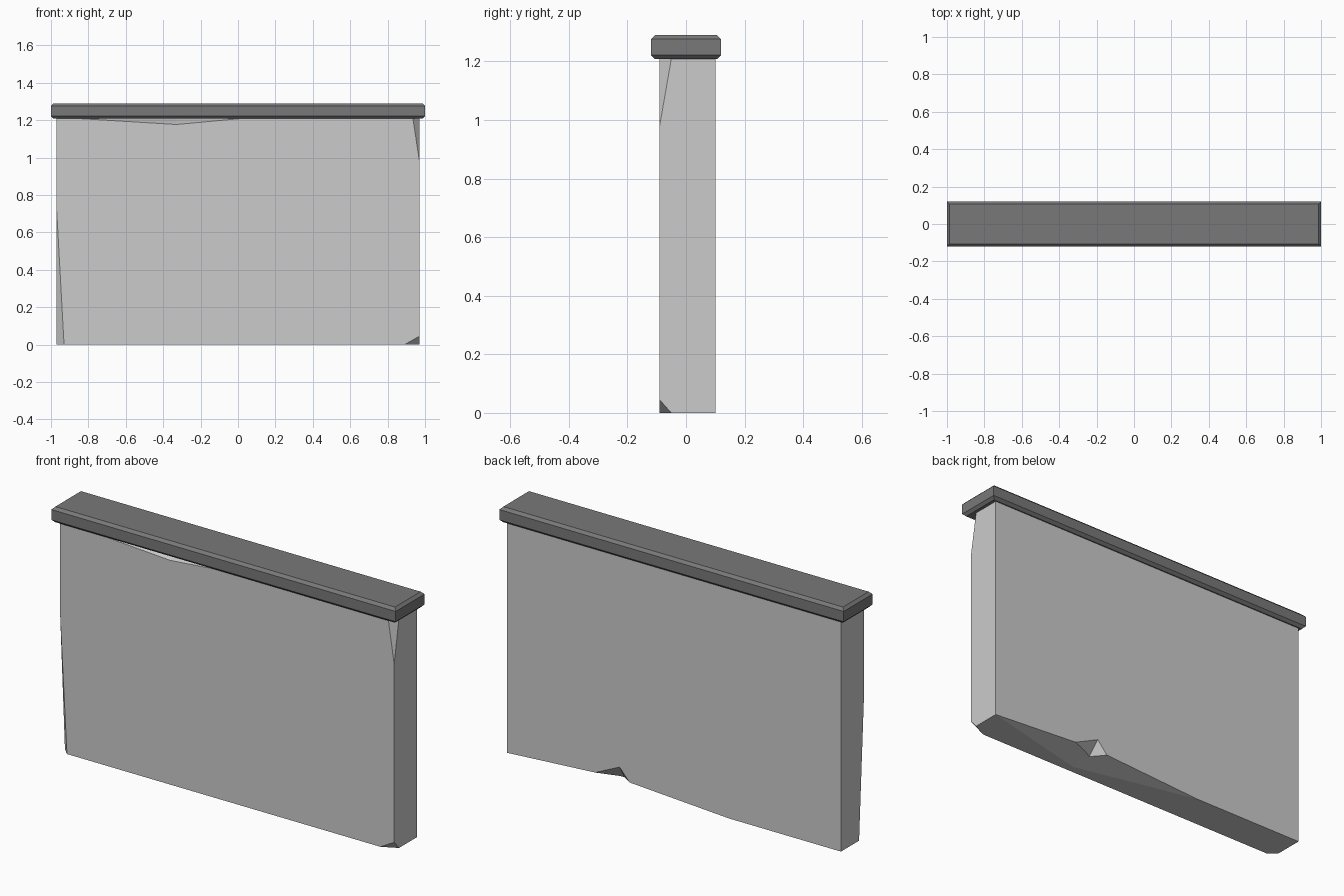
import bpy, bmesh
from mathutils import Vector

old = bpy.data.objects.get("Cube")
if old:
    bpy.data.objects.remove(old, do_unlink=True)


def material(name, value):
    mat = bpy.data.materials.new(name)
    mat.use_nodes = True
    color = (value, value, value, 1)
    mat.diffuse_color = color
    mat.node_tree.nodes["Principled BSDF"].inputs["Base Color"].default_value = color
    return mat


def box(low, high):
    low, high = Vector(low), Vector(high)
    bm = bmesh.new()
    bmesh.ops.create_cube(bm, size=1)
    for v in bm.verts:
        v.co = (low + high) / 2 + v.co * (high - low)
    return bm


def finish(bm, name, mat=None):
    bmesh.ops.recalc_face_normals(bm, faces=bm.faces)
    mesh = bpy.data.meshes.new(name)
    bm.to_mesh(mesh)
    bm.free()
    obj = bpy.data.objects.new(name, mesh)
    bpy.context.collection.objects.link(obj)
    if mat:
        mesh.materials.append(mat)
    return obj


def cut_corner(bm, a, b, c):
    """Slice off a box corner along the plane through three points."""
    a, b, c = Vector(a), Vector(b), Vector(c)
    normal = (b - a).cross(c - a)
    if normal.dot(a - Vector((0, 0, HEIGHT / 2))) < 0:
        normal.negate()
    geom = bm.verts[:] + bm.edges[:] + bm.faces[:]
    bmesh.ops.bisect_plane(bm, geom=geom, plane_co=a, plane_no=normal, clear_outer=True)
    bmesh.ops.holes_fill(bm, edges=[e for e in bm.edges if e.is_boundary])


def chip_edge(obj, inner, a, b, apex, lift):
    """Knock a wedge out of a long edge; lift points out of the block."""
    inner, a, b, apex = map(Vector, (inner, a, b, apex))
    points = [inner] + [inner + (p - inner) * 1.3 for p in (a, b, apex)]
    points.append((a + b + inner) / 3 + Vector((0, 0, lift)))
    bm = bmesh.new()
    for p in points:
        bm.verts.new(p)
    bmesh.ops.convex_hull(bm, input=bm.verts)
    cutter = finish(bm, "chip_cutter")
    cutter.hide_render = True
    mod = obj.modifiers.new("chip", "BOOLEAN")
    mod.operation, mod.solver, mod.object = "DIFFERENCE", "EXACT", cutter
    bpy.context.view_layer.objects.active = obj
    bpy.ops.object.modifier_apply(modifier=mod.name)
    bpy.data.objects.remove(cutter, do_unlink=True)


light_stone = material("light_stone", 0.6)
dark_stone = material("dark_stone", 0.19)

# Wall slab with broken corners
SIDE, FRONT, BACK, HEIGHT = 0.97, -0.09, 0.10, 1.21
bm = box((-SIDE, FRONT, 0), (SIDE, BACK, HEIGHT))
cut_corner(bm, (0.935, FRONT, HEIGHT), (SIDE, -0.05, HEIGHT), (SIDE, FRONT, 0.98))
cut_corner(bm, (0.89, FRONT, 0), (SIDE, -0.05, 0), (SIDE, FRONT, 0.045))
cut_corner(bm, (-0.93, FRONT, 0), (-SIDE, -0.05, 0), (-SIDE, FRONT, 0.73))
wall = finish(bm, "wall_slab", light_stone)

# Chips on the front top edge and the back bottom edge
chip_edge(wall, (-0.33, -0.01, HEIGHT), (-0.87, FRONT, HEIGHT),
          (0.03, FRONT, HEIGHT), (-0.33, FRONT, 1.177), 0.08)
chip_edge(wall, (0.35, -0.05, 0), (SIDE, BACK, 0),
          (-0.32, BACK, 0), (0.35, BACK, 0.04), -0.08)
chip_edge(wall, (0.325, 0.046, 0.025), (0.46, BACK, 0.032),
          (0.257, BACK, 0.033), (0.316, BACK, 0.10), -0.08)

# Coping cap, chamfered along its top and bottom rims
bm = box((-1, -0.12, 1.208), (1, 0.12, 1.29))
rims = [e for e in bm.edges if abs(e.verts[0].co.z - e.verts[1].co.z) < 0.001]
bmesh.ops.bevel(bm, geom=rims, offset=0.014, segments=1, affect="EDGES")
finish(bm, "coping_cap", dark_stone)
